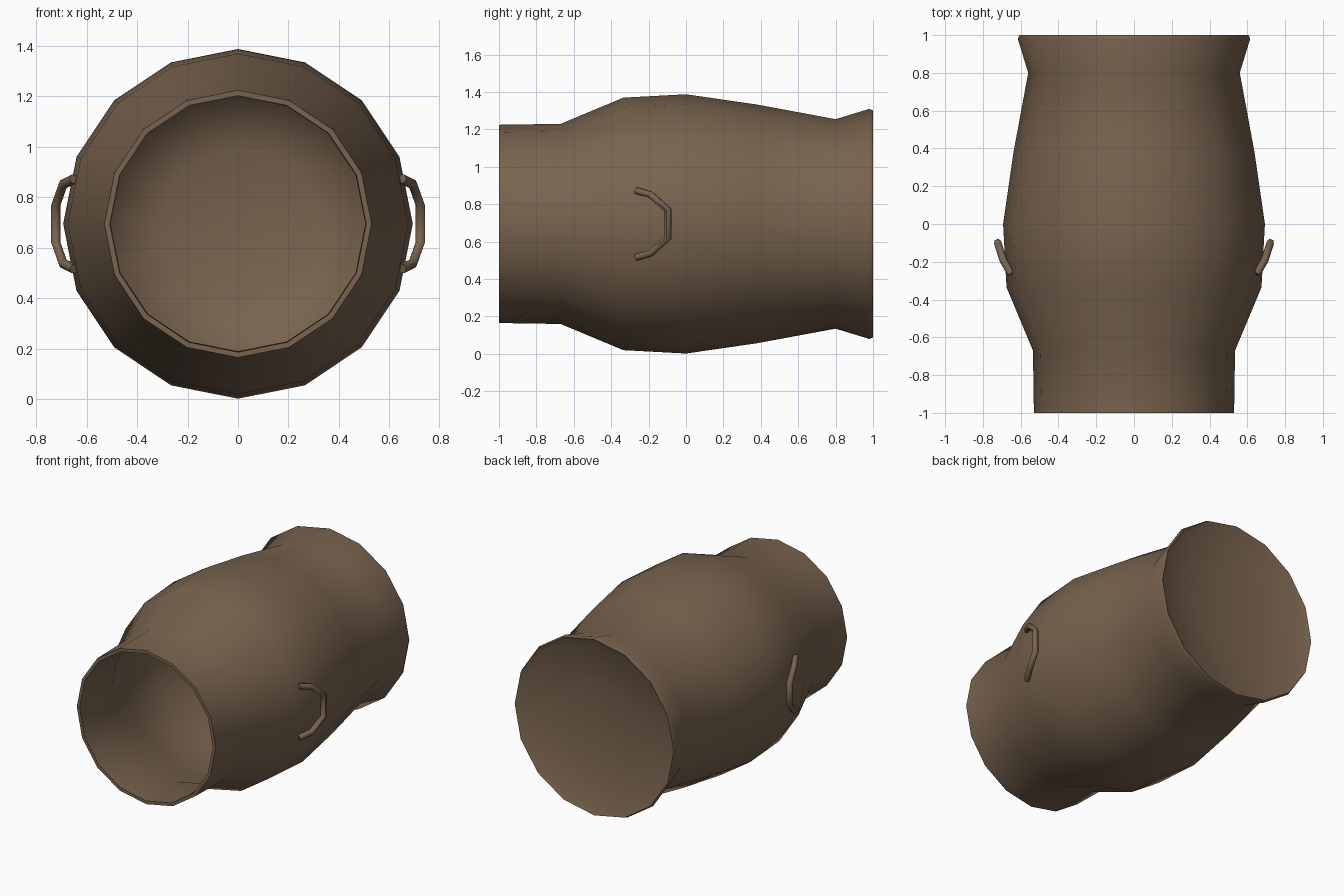
import bpy, bmesh, math
from mathutils import Vector

if "Cube" in bpy.data.objects:
    bpy.data.objects.remove(bpy.data.objects["Cube"])

CZ = 0.695
SIDES = 16

clay = bpy.data.materials.new("brown_clay")
clay.diffuse_color = (0.19, 0.125, 0.077, 1)
clay.use_nodes = True
clay.node_tree.nodes["Principled BSDF"].inputs["Base Color"].default_value = clay.diffuse_color


def finish(name, bm, angle):
    bmesh.ops.recalc_face_normals(bm, faces=bm.faces)
    me = bpy.data.meshes.new(name)
    bm.to_mesh(me)
    bm.free()
    me.materials.append(clay)
    ob = bpy.data.objects.new(name, me)
    bpy.context.collection.objects.link(ob)
    bpy.ops.object.select_all(action='DESELECT')
    ob.select_set(True)
    bpy.context.view_layer.objects.active = ob
    bpy.ops.object.shade_smooth_by_angle(angle=math.radians(angle))
    return ob


def bridge(bm, a, b):
    n = len(a)
    for i in range(n):
        bm.faces.new((a[i], a[(i + 1) % n], b[(i + 1) % n], b[i]))


# Pot body: profile of (y, radius) from inner floor, out over the mouth, to the foot
profile = [(0.88, 0.30), (0.80, 0.53), (0.38, 0.61), (0.0, 0.66), (-0.335, 0.64),
           (-0.66, 0.505), (-1.0, 0.508), (-1.0, 0.53), (-0.67, 0.535), (-0.335, 0.675),
           (0.0, 0.693), (0.38, 0.638), (0.80, 0.56), (0.98, 0.615), (1.0, 0.607),
           (0.985, 0.575), (0.94, 0.30)]
bm = bmesh.new()
rings = []
for y, r in profile:
    rings.append([bm.verts.new((r * math.sin(2 * math.pi * i / SIDES), y,
                                CZ + r * math.cos(2 * math.pi * i / SIDES)))
                  for i in range(SIDES)])
for a, b in zip(rings, rings[1:]):
    bridge(bm, a, b)
# Inner floor and slightly hollow underside
for ring, y in ((rings[0], 0.885), (rings[-1], 0.925)):
    c = bm.verts.new((0, y, CZ))
    for i in range(SIDES):
        bm.faces.new((ring[i], ring[(i + 1) % SIDES], c))
finish("pot_body", bm, 60)

# Handles: bent six-sided tubes on the shoulder, one per side
half = [(0.65, -0.265, 0.178), (0.693, -0.19, 0.157), (0.722, -0.097, 0.075)]
for name, s in (("right_handle", 1), ("left_handle", -1)):
    pts = [Vector((s * x, y, CZ + z)) for x, y, z in half]
    pts += [Vector((s * x, y, CZ - z)) for x, y, z in reversed(half)]
    side = Vector((s * 0.93, -0.36, 0)).normalized()
    bm = bmesh.new()
    tube = []
    for i, p in enumerate(pts):
        t = (pts[min(i + 1, 5)] - pts[max(i - 1, 0)]).normalized()
        u = (side - t * side.dot(t)).normalized()
        v = t.cross(u)
        tube.append([bm.verts.new(p + 0.02 * (u * math.cos(k * math.pi / 3)
                                              + v * math.sin(k * math.pi / 3)))
                     for k in range(6)])
    for a, b in zip(tube, tube[1:]):
        bridge(bm, a, b)
    bm.faces.new(tube[0])
    bm.faces.new(tube[-1])
    finish(name, bm, 62)
